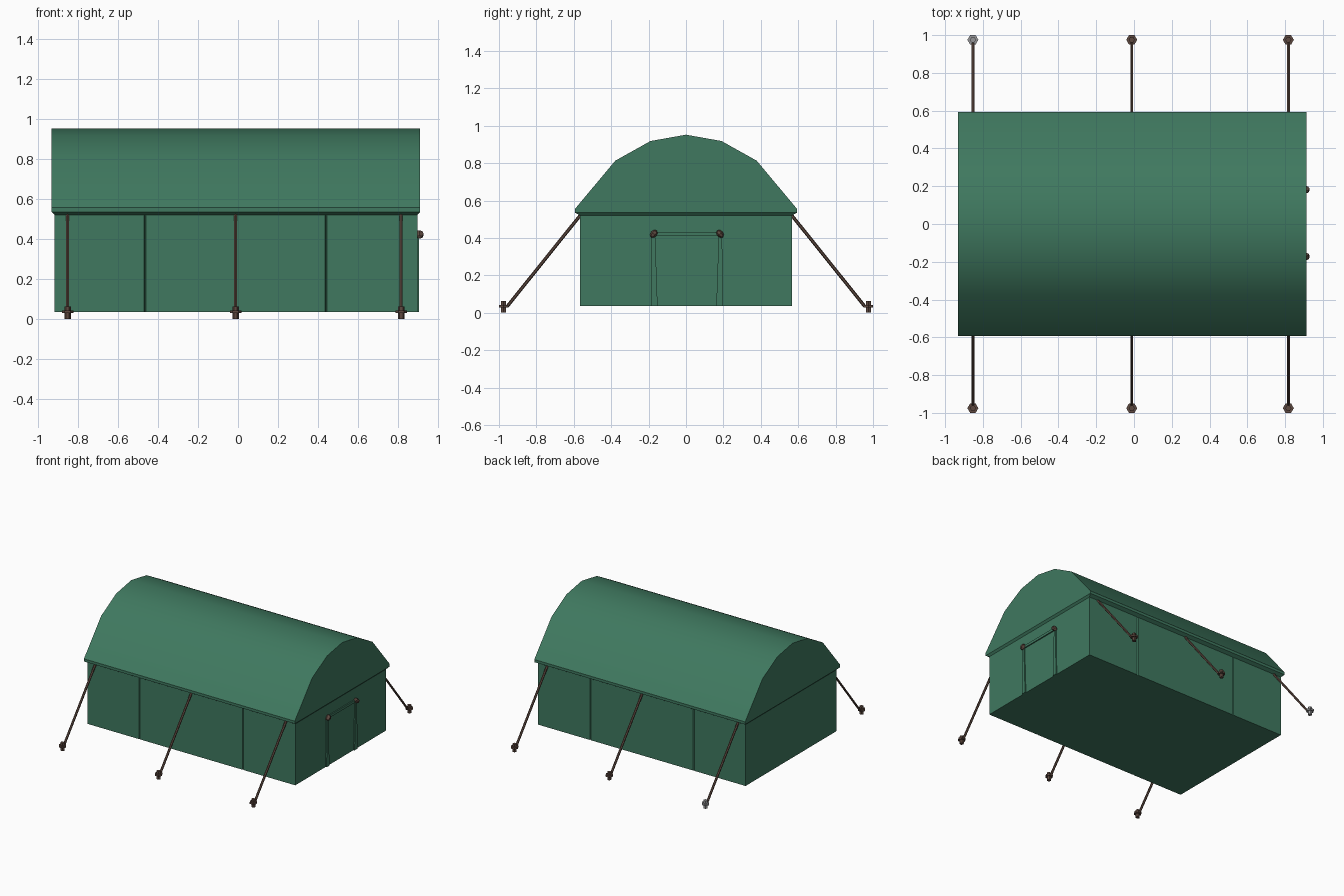
import bpy, bmesh, math
from mathutils import Vector

if "Cube" in bpy.data.objects:
    bpy.data.objects.remove(bpy.data.objects["Cube"])


def material(name, rgb):
    m = bpy.data.materials.new(name)
    m.diffuse_color = (*rgb, 1)
    m.use_nodes = True
    m.node_tree.nodes["Principled BSDF"].inputs["Base Color"].default_value = m.diffuse_color
    return m


GREEN = material("green_canvas", (0.05, 0.19, 0.115))
BROWN = material("brown_rope", (0.11, 0.065, 0.05))
GREY = material("grey_metal", (0.3, 0.3, 0.31))


def finish(name, bm, mat, smooth=False):
    bmesh.ops.recalc_face_normals(bm, faces=bm.faces)
    me = bpy.data.meshes.new(name)
    bm.to_mesh(me)
    bm.free()
    me.materials.append(mat)
    ob = bpy.data.objects.new(name, me)
    bpy.context.collection.objects.link(ob)
    if smooth:
        bpy.ops.object.select_all(action='DESELECT')
        ob.select_set(True)
        bpy.context.view_layer.objects.active = ob
        bpy.ops.object.shade_smooth_by_angle(angle=math.radians(30))
    return ob


def prism(name, pts, vec, mat, smooth=False):
    """Extrude a closed outline along vec."""
    bm = bmesh.new()
    f = bm.faces.new([bm.verts.new(p) for p in pts])
    r = bmesh.ops.extrude_face_region(bm, geom=[f])
    moved = [g for g in r["geom"] if isinstance(g, bmesh.types.BMVert)]
    bmesh.ops.translate(bm, verts=moved, vec=vec)
    return finish(name, bm, mat, smooth)


def rod(name, a, b, r, mat, sides=6, r2=None, turn=0.0):
    a, b = Vector(a), Vector(b)
    bm = bmesh.new()
    bmesh.ops.create_cone(bm, cap_ends=True, segments=sides, radius1=r,
                          radius2=r if r2 is None else r2, depth=(b - a).length)
    ob = finish(name, bm, mat)
    ob.rotation_mode = 'QUATERNION'
    ob.rotation_quaternion = (b - a).to_track_quat('Z', 'Y')
    if turn:
        ob.rotation_mode = 'XYZ'
        ob.rotation_euler = (0, 0, turn)
    ob.location = (a + b) / 2
    return ob


X0, X1, Y, Z0, ZE = -0.918, 0.898, 0.567, 0.035, 0.52   # wall extents

# walls: plan outline with narrow seam notches on the long sides
front = [(X0, -Y)]
for sx in (-0.465, 0.44):
    front += [(sx - 0.005, -Y), (sx, -Y + 0.008), (sx + 0.005, -Y)]
front.append((X1, -Y))
plan = front + [(x, -y) for x, y in reversed(front)]
prism("walls", [(x, y, Z0) for x, y in plan], (0, 0, ZE - Z0), GREEN)

# barrel roof with closed gables
half = [(0.593, 0.535), (0.593, 0.556), (0.378, 0.813), (0.19, 0.918)]
arc = half + [(0, 0.952)] + [(-y, z) for y, z in reversed(half)]
prism("roof", [(-0.933, y, z) for y, z in arc], (1.845, 0, 0), GREEN, True)

# bevelled eave under the roof
bm = bmesh.new()
rings = []
for xa, xb, y, z in ((X0, X1, Y, ZE), (-0.933, 0.912, 0.593, 0.535)):
    rings.append([bm.verts.new(p) for p in
                  ((xa, -y, z), (xb, -y, z), (xb, y, z), (xa, y, z))])
for i in range(4):
    j = (i + 1) % 4
    bm.faces.new((rings[0][i], rings[0][j], rings[1][j], rings[1][i]))
bm.faces.new(rings[0])
bm.faces.new(rings[1])
finish("eave", bm, GREEN)

# door frame on the right gable: tapered posts, lintel and toggles
DX = X1 - 0.005
for s, side in ((-1, "left"), (1, "right")):
    c = 0.005
    post = [(c + s * 0.192, Z0), (c + s * 0.157, Z0),
            (c + s * 0.170, 0.42), (c + s * 0.188, 0.42)]
    prism(f"door_post_{side}", [(DX, y, z) for y, z in post], (0.014, 0, 0), GREEN)
    bm = bmesh.new()
    bmesh.ops.create_uvsphere(bm, u_segments=6, v_segments=4, radius=0.024)
    toggle = finish(f"door_toggle_{side}", bm, BROWN)
    toggle.location = (0.908, c + s * 0.177, 0.422)
    toggle.rotation_euler = (s * math.radians(40), 0, 0)
    toggle.scale = (1, 0.75, 1)
lintel = [(-0.17, 0.412), (0.18, 0.412), (0.18, 0.432), (-0.17, 0.432)]
prism("door_lintel", [(DX, y, z) for y, z in lintel], (0.014, 0, 0), GREEN)

# guy ropes and ground stakes along both long sides
for i, x in enumerate((-0.853, -0.012, 0.817)):
    for s, side in ((-1, "front"), (1, "back")):
        y = s * 0.975
        pin_mat = GREY if (i == 0 and s == 1) else BROWN
        rod(f"guy_rope_{side}_{i}", (x, s * 0.955, 0.035), (x, s * 0.562, 0.525),
            0.009, BROWN)
        rod(f"stake_pin_{side}_{i}", (x, y, 0.0), (x, y, 0.062), 0.016, pin_mat,
            turn=math.pi / 6)
        rod(f"stake_collar_{side}_{i}", (x, y, 0.028), (x, y, 0.042), 0.029, pin_mat,
            turn=math.pi / 6)
